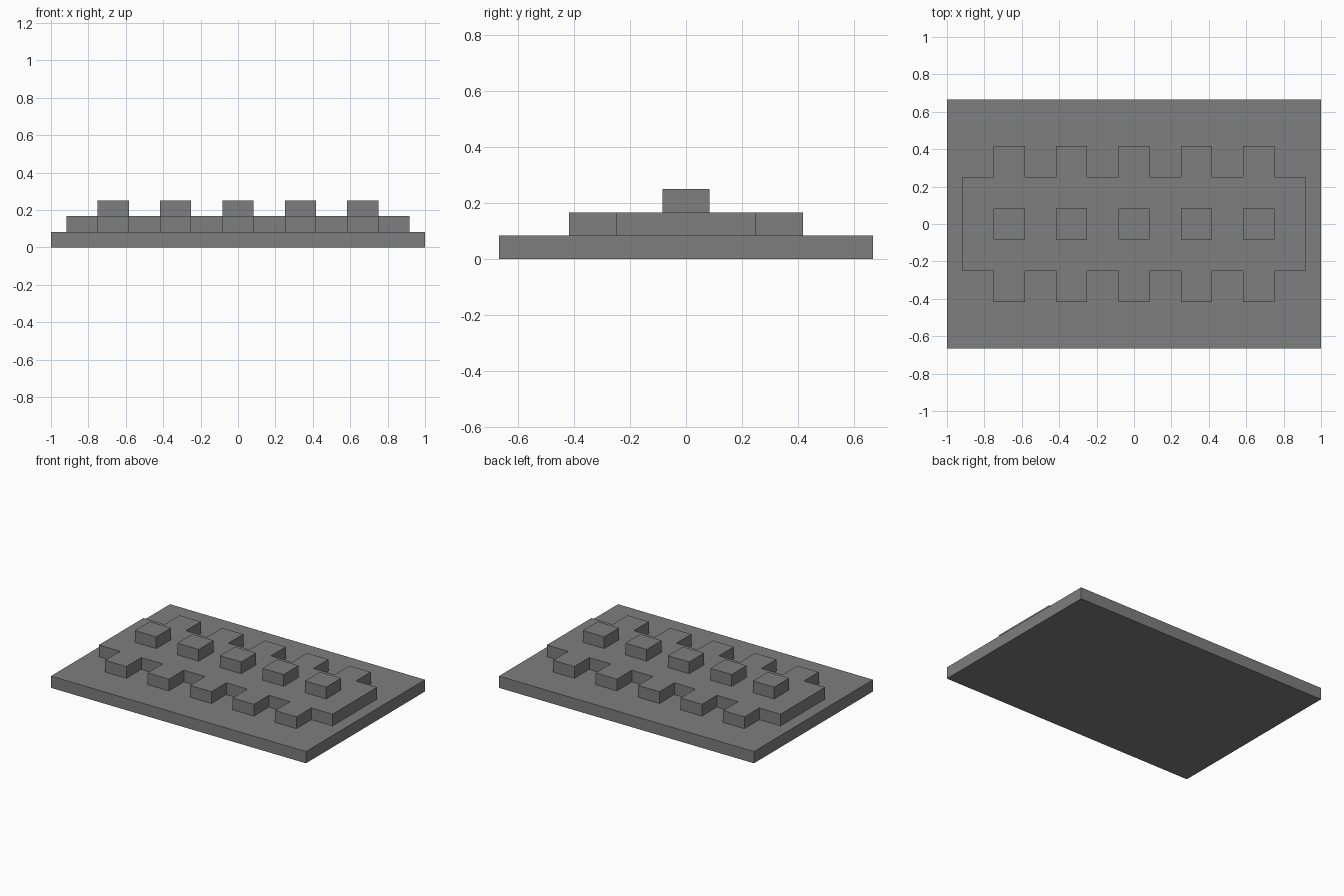
import bpy
import bmesh

U = 1 / 12                      # grid module: every size is a whole number of these
COLUMNS = range(-8, 9, 4)       # centres of the five repeated columns

cube = bpy.data.objects.get("Cube")
if cube:
    bpy.data.objects.remove(cube, do_unlink=True)

grey = bpy.data.materials.new("mid_grey")
grey.use_nodes = True
colour = (0.21, 0.21, 0.21, 1)
grey.diffuse_color = colour
grey.node_tree.nodes["Principled BSDF"].inputs["Base Color"].default_value = colour


def slab(name, outline, level):
    """Extrude a counter-clockwise outline one module up from the given level."""
    bm = bmesh.new()
    face = bm.faces.new([bm.verts.new((x * U, y * U, level * U)) for x, y in outline])
    top = bmesh.ops.extrude_face_region(bm, geom=[face], use_keep_orig=True)["geom"]
    bmesh.ops.translate(bm, vec=(0, 0, U),
                        verts=[v for v in top if isinstance(v, bmesh.types.BMVert)])
    bmesh.ops.recalc_face_normals(bm, faces=bm.faces)
    mesh = bpy.data.meshes.new(name)
    bm.to_mesh(mesh)
    bm.free()
    mesh.materials.append(grey)
    obj = bpy.data.objects.new(name, mesh)
    bpy.context.collection.objects.link(obj)
    return obj


def rectangle(x, half_x, half_y):
    return [(x - half_x, -half_y), (x + half_x, -half_y),
            (x + half_x, half_y), (x - half_x, half_y)]


# Base plate
slab("base_plate", rectangle(0, 12, 8), 0)

# Middle tier: front edge with square tabs, turned half round for the back edge
front = [(-11, -3)]
for x in COLUMNS:
    front += [(x - 1, -3), (x - 1, -5), (x + 1, -5), (x + 1, -3)]
front.append((11, -3))
slab("toothed_tier", front + [(-x, -y) for x, y in front], 1)

# Row of raised blocks along the middle
for i, x in enumerate(COLUMNS, 1):
    slab(f"top_block_{i}", rectangle(x, 1, 1), 2)
